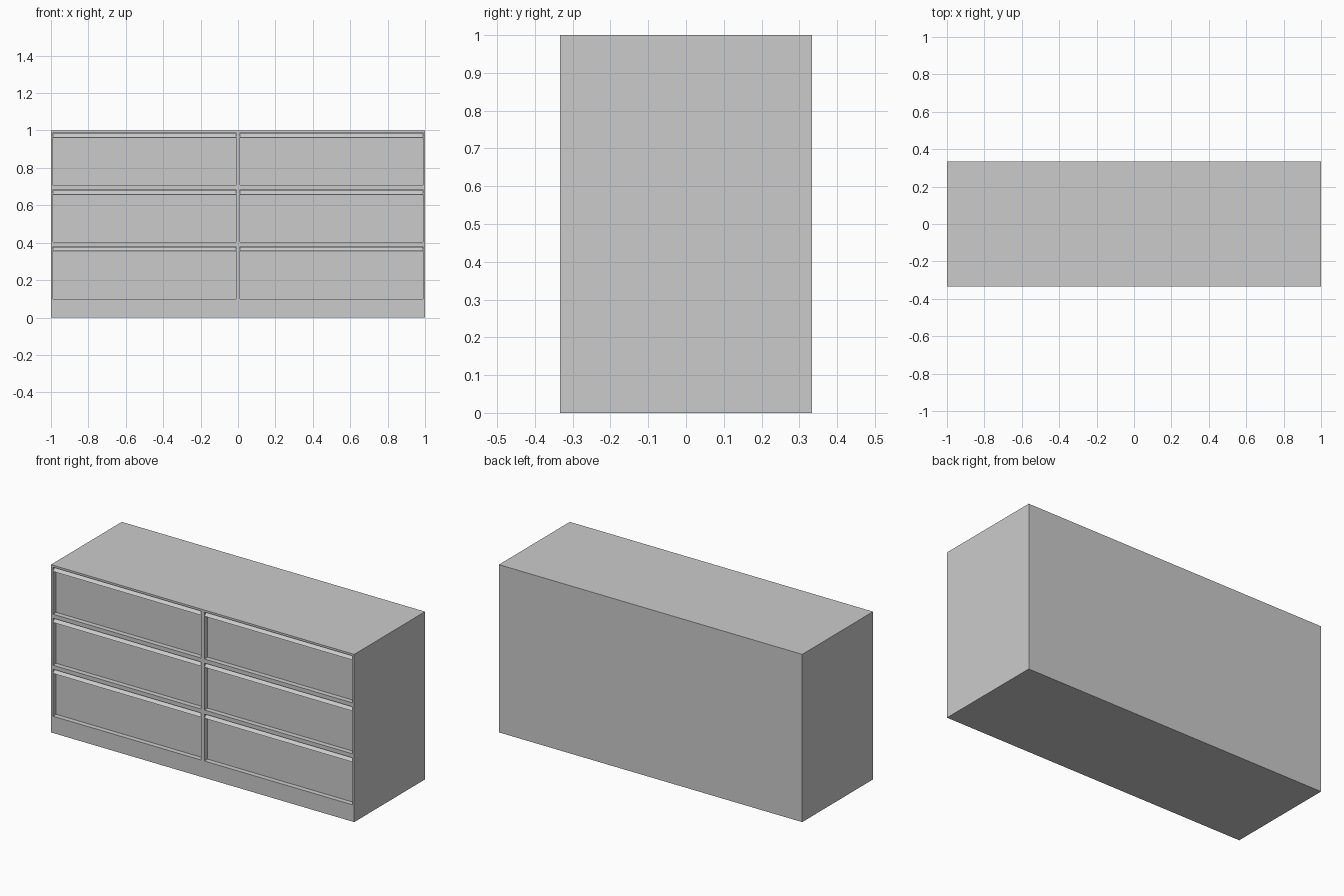
import bpy, bmesh
from mathutils import Vector

cube = bpy.data.objects.get("Cube")
if cube:
    bpy.data.objects.remove(cube, do_unlink=True)

WIDTH, DEPTH, HEIGHT = 2.0, 0.667, 1.0
FRONT = -DEPTH / 2
POCKET = 0.07                      # depth of each drawer opening
OPEN_H = 0.28                      # height of each opening
COLUMNS = {"right": (-0.988, -0.012), "left": (0.012, 0.988)}
ROWS = {"bottom": 0.1, "middle": 0.404, "top": 0.708}

grey = bpy.data.materials.new("light_grey")
grey.use_nodes = True
colour = (0.6, 0.6, 0.6, 1)
grey.diffuse_color = colour
grey.node_tree.nodes["Principled BSDF"].inputs["Base Color"].default_value = colour


def add_object(name, bm):
    bmesh.ops.recalc_face_normals(bm, faces=bm.faces)
    mesh = bpy.data.meshes.new(name)
    bm.to_mesh(mesh)
    bm.free()
    mesh.materials.append(grey)
    obj = bpy.data.objects.new(name, mesh)
    bpy.context.collection.objects.link(obj)
    return obj


def make_carcass():
    # Solid block, scored along the opening edges
    bm = bmesh.new()
    bmesh.ops.create_cube(bm, size=1)
    bmesh.ops.scale(bm, vec=(WIDTH, DEPTH, HEIGHT), verts=bm.verts)
    bmesh.ops.translate(bm, vec=(0, 0, HEIGHT / 2), verts=bm.verts)
    cuts = [(Vector((x, 0, 0)), Vector((1, 0, 0))) for pair in COLUMNS.values() for x in pair]
    for z in ROWS.values():
        cuts += [(Vector((0, 0, level)), Vector((0, 0, 1))) for level in (z, z + OPEN_H)]
    for point, normal in cuts:
        geom = bm.verts[:] + bm.edges[:] + bm.faces[:]
        bmesh.ops.bisect_plane(bm, geom=geom, plane_co=point, plane_no=normal)

    # Push the six openings back
    def is_opening(face):
        c = face.calc_center_median()
        return (face.normal.y < -0.9
                and any(a < c.x < b for a, b in COLUMNS.values())
                and any(z < c.z < z + OPEN_H for z in ROWS.values()))

    bm.normal_update()
    openings = [f for f in bm.faces if is_opening(f)]
    pushed = bmesh.ops.extrude_discrete_faces(bm, faces=openings)["faces"]
    verts = list({v for f in pushed for v in f.verts})
    bmesh.ops.translate(bm, vec=(0, POCKET, 0), verts=verts)
    add_object("carcass", bm)


def make_drawer(name, x0, x1, z0):
    # Side profile (depth behind front, height): recessed panel with a sloped pull lip
    profile = [(POCKET, 0), (0.03, 0), (0.03, 0.255), (0, 0.255),
               (0.022, 0.276), (POCKET, 0.276)]
    bm = bmesh.new()
    face = bm.faces.new([bm.verts.new((x0, FRONT + d, z0 + h)) for d, h in profile])
    side = bmesh.ops.extrude_face_region(bm, geom=[face])["geom"]
    bmesh.ops.translate(bm, vec=(x1 - x0, 0, 0),
                        verts=[v for v in side if isinstance(v, bmesh.types.BMVert)])
    add_object(name, bm)


make_carcass()
for row, z in ROWS.items():
    for column, (x0, x1) in COLUMNS.items():
        make_drawer(f"{row}_{column}_drawer", x0, x1, z)
